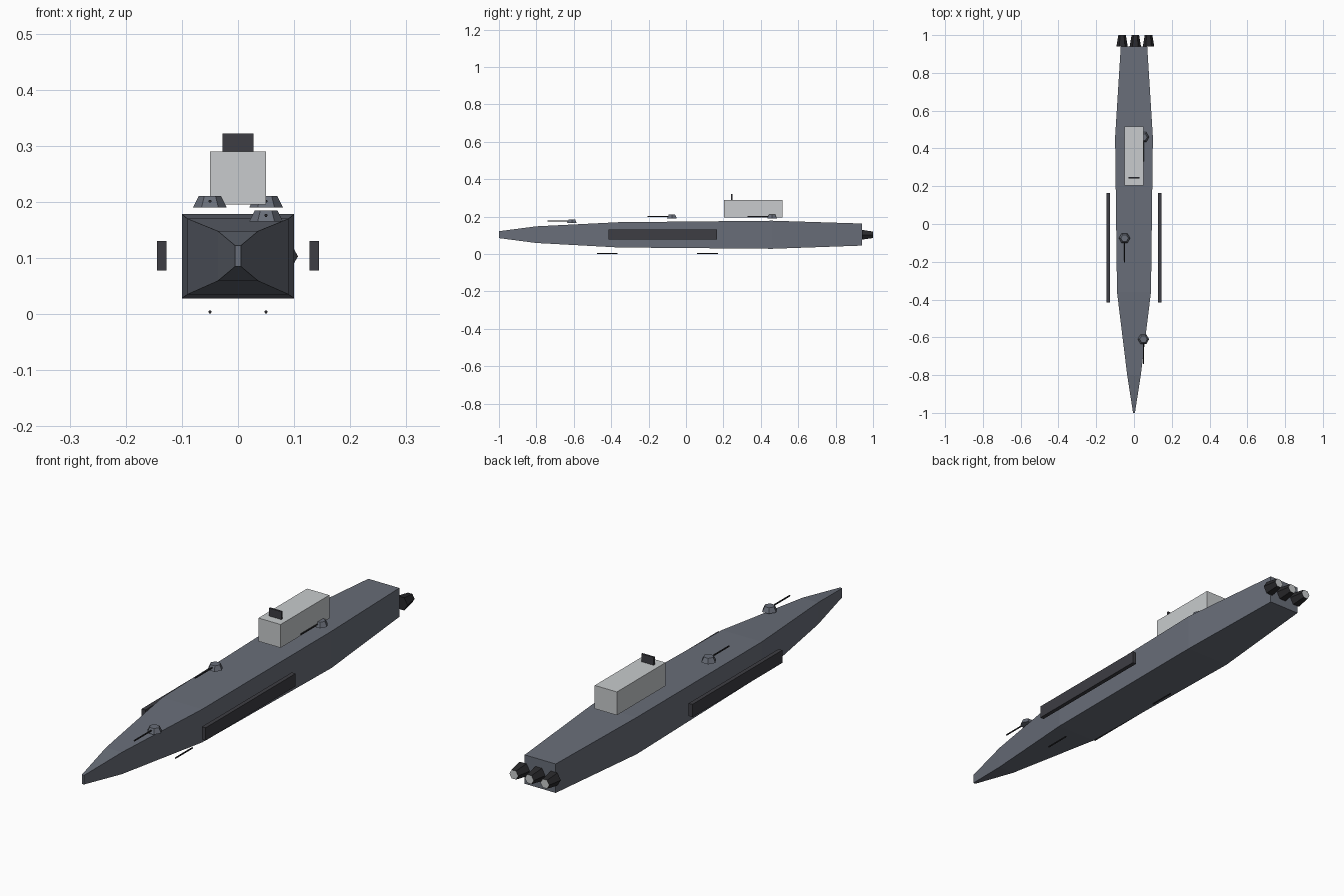
import bpy, bmesh, math
from mathutils import Matrix, Vector

cube = bpy.data.objects.get("Cube")
if cube:
    bpy.data.objects.remove(cube, do_unlink=True)


def material(name, rgb):
    m = bpy.data.materials.new(name)
    m.use_nodes = True
    m.diffuse_color = (*rgb, 1)
    m.node_tree.nodes["Principled BSDF"].inputs["Base Color"].default_value = (*rgb, 1)
    return m


hull_grey = material("hull blue grey", (0.14, 0.155, 0.19))
pale_grey = material("pale grey", (0.58, 0.60, 0.61))
charcoal = material("charcoal", (0.047, 0.047, 0.056))
gunmetal = material("dark gunmetal", (0.022, 0.022, 0.025))


def finish(name, bm, *mats):
    bmesh.ops.recalc_face_normals(bm, faces=bm.faces)
    mesh = bpy.data.meshes.new(name)
    bm.to_mesh(mesh)
    bm.free()
    for m in mats:
        mesh.materials.append(m)
    ob = bpy.data.objects.new(name, mesh)
    bpy.context.collection.objects.link(ob)
    return ob


def box(name, mat, low, high):
    low, high = Vector(low), Vector(high)
    bm = bmesh.new()
    bmesh.ops.create_cube(bm, size=1, matrix=Matrix.Translation((low + high) / 2)
                          @ Matrix.Diagonal((*(high - low), 1)))
    return finish(name, bm, mat)


def frustum(name, mats, centre, r1, r2, depth, sides=6, along_y=False):
    # corners point along x; r2 is the top or rear end
    spin = Matrix.Rotation(-math.pi / 2, 4, "X") if along_y else Matrix.Identity(4)
    bm = bmesh.new()
    bmesh.ops.create_cone(bm, cap_ends=True, segments=sides, radius1=r1, radius2=r2,
                          depth=depth, matrix=Matrix.Translation(centre) @ spin
                          @ Matrix.Rotation(math.pi / 2, 4, "Z"))
    if len(mats) > 1:
        for f in bm.faces:
            f.normal_update()
            f.material_index = int(f.normal.y > 0.9)
    return finish(name, bm, *mats)


# Hull: rectangular stations (y, half width, bottom, top) bridged bow to stern
stations = [(-1, 0.005, 0.085, 0.122), (-0.8, 0.036, 0.059, 0.148),
            (-0.36, 0.09, 0.035, 0.17), (0.46, 0.1, 0.028, 0.178),
            (0.94, 0.07, 0.045, 0.163)]
bm = bmesh.new()
rings = [[bm.verts.new(p) for p in ((-w, y, b), (w, y, b), (w, y, t), (-w, y, t))]
         for y, w, b, t in stations]
for a, b in zip(rings, rings[1:]):
    for i in range(4):
        j = (i + 1) % 4
        bm.faces.new((a[i], a[j], b[j], b[i]))
bm.faces.new(rings[0])
bm.faces.new(rings[-1])
finish("hull", bm, hull_grey)

# Bridge block with sensor plate
box("bridge", pale_grey, (-0.05, 0.203, 0.195), (0.05, 0.517, 0.29))
box("sensor_plate", charcoal, (-0.028, 0.24, 0.29), (0.028, 0.248, 0.322))

# Long side panels
for side, s in (("left", 1), ("right", -1)):
    box(side + "_side_panel", charcoal, (s * 0.136 - 0.0085, -0.415, 0.078),
        (s * 0.136 + 0.0085, 0.165, 0.13))

# Turrets with forward barrels
for label, x, y, z in (("bow", 0.05, -0.61, 0.175), ("middle", -0.05, -0.075, 0.2),
                       ("aft", 0.05, 0.46, 0.2)):
    frustum(label + "_turret", [hull_grey], (x, y, z), 0.03, 0.02, 0.02)
    frustum(label + "_barrel", [gunmetal], (x, y - 0.065, z + 0.001),
            0.003, 0.003, 0.13, 6, True)

# Rods slung below the hull
for label, x, y in (("front", 0.05, -0.42), ("rear", -0.05, 0.115)):
    frustum(label + "_lower_rod", [gunmetal], (x, y, 0.004), 0.003, 0.003, 0.11, 6, True)

# Engine nozzles with pale rear faces
for i in range(3):
    frustum("engine_nozzle_%d" % (i + 1), [gunmetal, pale_grey],
            (0.007 + 0.07 * (i - 1), 0.97, 0.103), 0.03, 0.02, 0.06, 6, True)
